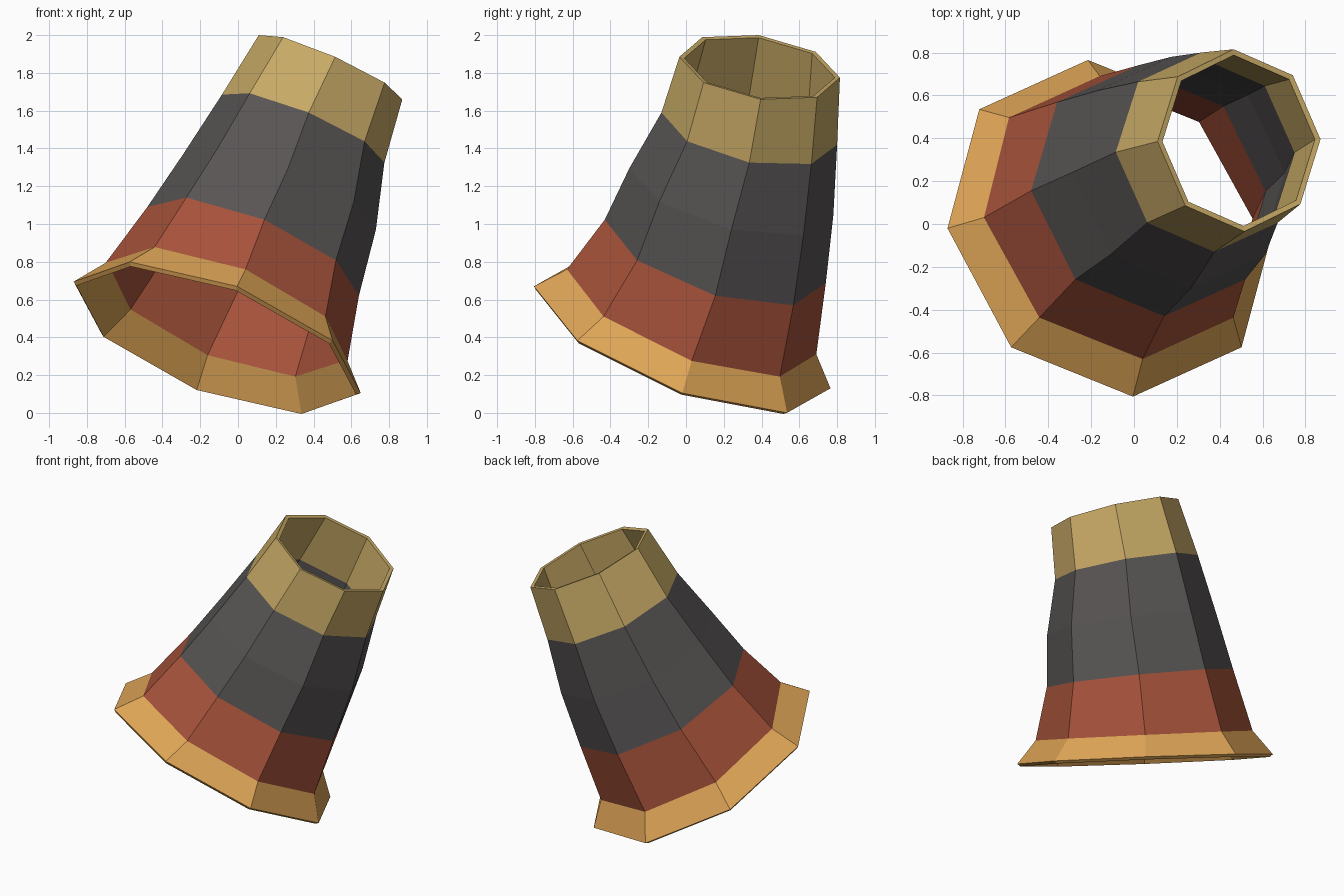
import bpy
import bmesh
from math import cos, sin, pi
from mathutils import Vector

cube = bpy.data.objects.get("Cube")
if cube:
    bpy.data.objects.remove(cube)


def make_material(name, rgb):
    mat = bpy.data.materials.new(name)
    mat.use_nodes = True
    color = (*rgb, 1)
    mat.diffuse_color = color
    mat.node_tree.nodes["Principled BSDF"].inputs["Base Color"].default_value = color
    return mat


materials = [
    make_material("golden_tan", (0.745, 0.381, 0.095)),
    make_material("brick_red", (0.392, 0.087, 0.044)),
    make_material("dark_grey", (0.098, 0.089, 0.089)),
    make_material("pale_tan", (0.578, 0.402, 0.133)),
]

# Tilted cross-sections from flared foot to open top: centre and two half-diameters
SIDES = 8
rings = [
    ((-0.11, -0.02, 0.40), (0.76, 0, -0.295), (-0.105, 0.785, -0.27)),
    ((-0.06, 0.03, 0.535), (0.64, 0, -0.26), (-0.10, 0.66, -0.225)),
    ((0.08, 0.155, 0.855), (0.56, 0, -0.235), (-0.06, 0.585, -0.168)),
    ((0.22, 0.24, 1.17), (0.51, 0, -0.20), (-0.045, 0.54, -0.125)),
    ((0.345, 0.335, 1.505), (0.43, 0, -0.18), (-0.03, 0.465, -0.085)),
    ((0.49, 0.39, 1.83), (0.38, 0.005, -0.17), (-0.025, 0.425, -0.055)),
]
# Colour of each band between neighbouring sections
bands = [0, 1, 2, 2, 3]

bm = bmesh.new()
loops = []
for centre, u, v in rings:
    c, u, v = Vector(centre), Vector(u), Vector(v)
    angles = [2 * pi * i / SIDES for i in range(SIDES)]
    loops.append([bm.verts.new(c + u * cos(a) + v * sin(a)) for a in angles])

for lower, upper, band in zip(loops, loops[1:], bands):
    for i in range(SIDES):
        j = (i + 1) % SIDES
        face = bm.faces.new((lower[i], lower[j], upper[j], upper[i]))
        face.material_index = band

mesh = bpy.data.meshes.new("flared_tube")
bm.to_mesh(mesh)
bm.free()
for mat in materials:
    mesh.materials.append(mat)
tube = bpy.data.objects.new("flared_tube", mesh)
bpy.context.collection.objects.link(tube)

# Thin wall, grown inward, leaving both ends open
wall = tube.modifiers.new("wall", "SOLIDIFY")
wall.thickness = 0.025
wall.offset = -1
wall.use_even_offset = True
